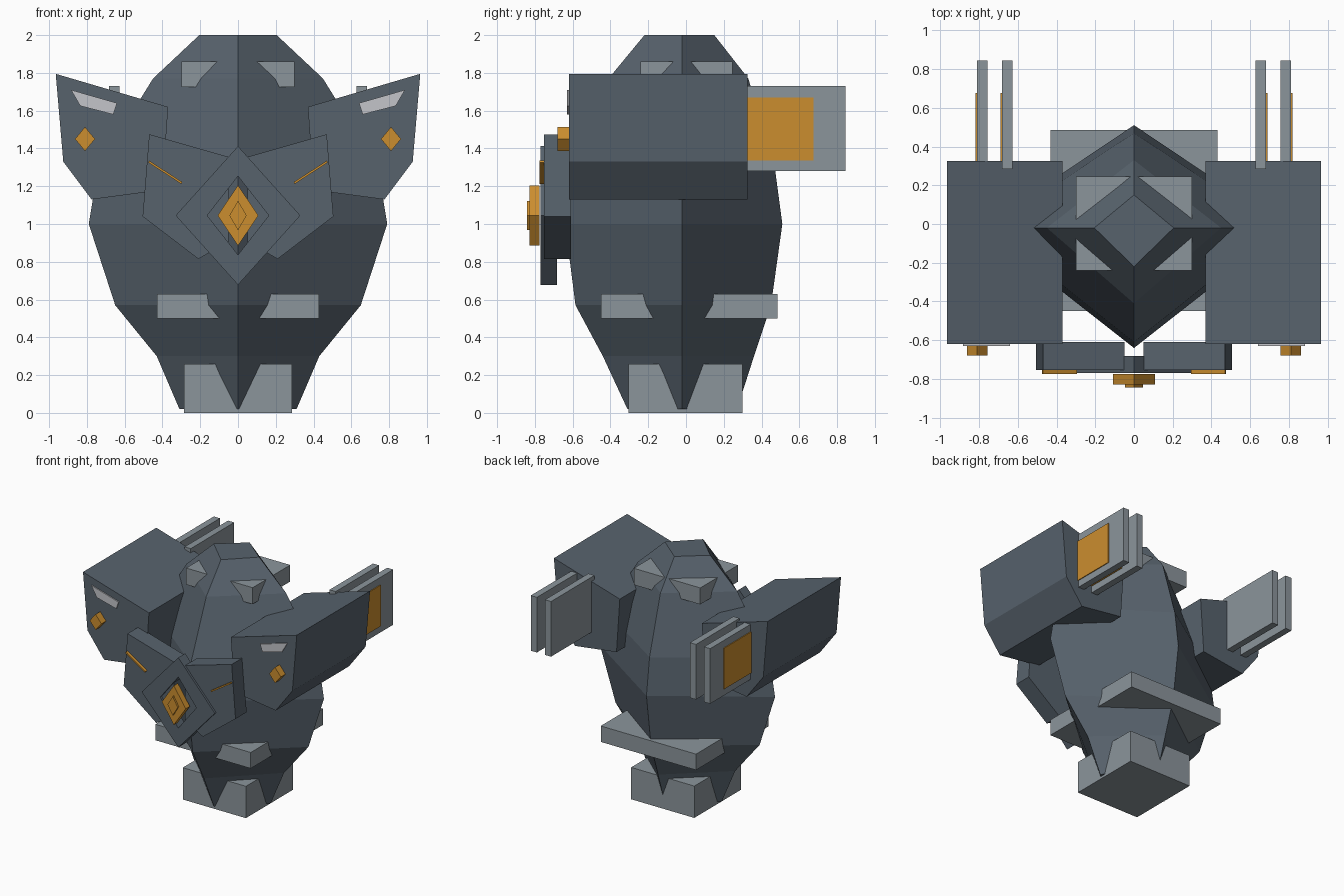
import bpy
import bmesh
from mathutils import Vector

default_cube = bpy.data.objects.get("Cube")
if default_cube:
    bpy.data.objects.remove(default_cube, do_unlink=True)


def make_material(name, colour):
    material = bpy.data.materials.new(name)
    material.use_nodes = True
    rgba = (*colour, 1.0)
    material.diffuse_color = rgba
    shader = next(n for n in material.node_tree.nodes if n.type == "BSDF_PRINCIPLED")
    shader.inputs["Base Color"].default_value = rgba
    return material


slate = make_material("slate armour", (0.096, 0.123, 0.152))
grey = make_material("grey metal", (0.26, 0.30, 0.33))
orange = make_material("orange glow", (0.60, 0.27, 0.028))
pale = make_material("pale panel", (0.55, 0.56, 0.59))


def finish(name, bm, material, mirror=False):
    bmesh.ops.recalc_face_normals(bm, faces=bm.faces)
    mesh = bpy.data.meshes.new(name)
    bm.to_mesh(mesh)
    bm.free()
    mesh.materials.append(material)
    obj = bpy.data.objects.new(name, mesh)
    bpy.context.collection.objects.link(obj)
    if mirror:
        modifier = obj.modifiers.new("Mirror", "MIRROR")
        modifier.use_axis[0] = True
        modifier.use_mirror_merge = False
    return obj


def loft(bm, rings, closed=False):
    """Join equal-sized point rings with quads, capped or closed in a loop."""
    loops = [[bm.verts.new(p) for p in ring] for ring in rings]
    pairs = list(zip(loops, loops[1:]))
    if closed:
        pairs.append((loops[-1], loops[0]))
    else:
        bm.faces.new(loops[0])
        bm.faces.new(loops[-1])
    for a, b in pairs:
        for i in range(len(a)):
            j = (i + 1) % len(a)
            bm.faces.new((a[i], a[j], b[j], b[i]))


def box(name, low, high, material, mirror=False):
    bm = bmesh.new()
    bmesh.ops.create_cube(bm, size=1)
    low, high = Vector(low), Vector(high)
    for v in bm.verts:
        v.co = (low + high) / 2 + v.co * (high - low)
    return finish(name, bm, material, mirror)


def prism(name, outline, front, back, material, mirror=False):
    """Extrude an x-z outline from front to back along y."""
    bm = bmesh.new()
    loft(bm, [[(x, y, z) for x, z in outline] for y in (front, back)])
    return finish(name, bm, material, mirror)


def diamond(x, z, half_x, half_z):
    return [(x, z + half_z), (x + half_x, z), (x, z - half_z), (x - half_x, z)]


# Faceted body: diamond cross-sections (height, half width, front, back)
sections = [
    (0.02, 0.31, -0.31, 0.27),
    (0.30, 0.43, -0.44, 0.36),
    (0.57, 0.65, -0.585, 0.45),
    (1.00, 0.79, -0.64, 0.51),
    (1.30, 0.74, -0.61, 0.47),
    (1.77, 0.45, -0.41, 0.33),
    (2.00, 0.205, -0.22, 0.15),
]
bm = bmesh.new()
loft(bm, [[(w, -0.02, z), (0, back, z), (-w, -0.02, z), (0, front, z)]
          for z, w, front, back in sections])
finish("body", bm, slate)

# Metal blocks whose corners poke out of the body
box("base_block", (-0.285, -0.305, 0), (0.285, 0.30, 0.26), grey)
box("waist_block", (-0.43, -0.45, 0.50), (0.43, 0.485, 0.63), grey)
box("head_block", (-0.30, -0.24, 1.725), (0.30, 0.245, 1.86), grey)

# Shoulder pods with their front details
prism("shoulder_pods",
      [(0.37, 1.62), (0.965, 1.795), (0.925, 1.33), (0.775, 1.13), (0.40, 1.18)],
      -0.62, 0.325, slate, True)
prism("pod_panels",
      [(0.64, 1.64), (0.884, 1.71), (0.835, 1.625), (0.66, 1.58)],
      -0.629, -0.62, pale, True)
prism("pod_lamps", diamond(0.81, 1.45, 0.053, 0.064), -0.68, -0.62, orange, True)

# Twin fins behind each pod, with glowing outer sides
for label, x in (("inner", 0.627), ("outer", 0.755)):
    side = x + 0.055
    box(label + "_fins", (x, 0.285, 1.28), (side, 0.845, 1.73), grey, True)
    box(label + "_fin_glow", (side, 0.30, 1.335), (side + 0.007, 0.675, 1.67), orange, True)

# Chest plates and their glowing slits
prism("chest_plates",
      [(0.05, 1.355), (0.47, 1.475), (0.505, 1.04), (0.21, 0.815), (0.05, 0.905)],
      -0.753, -0.61, slate, True)
prism("chest_slits",
      [(0.30, 1.212), (0.475, 1.325), (0.47, 1.335), (0.295, 1.222)],
      -0.775, -0.75, orange, True)

# Diamond frame with an open centre
outer = diamond(0, 1.045, 0.33, 0.367)
inner = diamond(0, 1.045, 0.163, 0.208)
bm = bmesh.new()
loft(bm, [[(x, y, z) for x, z in outline]
          for outline, y in ((outer, -0.77), (outer, -0.682), (inner, -0.682), (inner, -0.77))],
     closed=True)
finish("chest_frame", bm, slate)

# Stepped gem in front of the frame
prism("chest_gem", diamond(0, 1.045, 0.108, 0.16), -0.828, -0.775, orange)
prism("gem_core", diamond(0, 1.045, 0.046, 0.078), -0.843, -0.82, orange)
